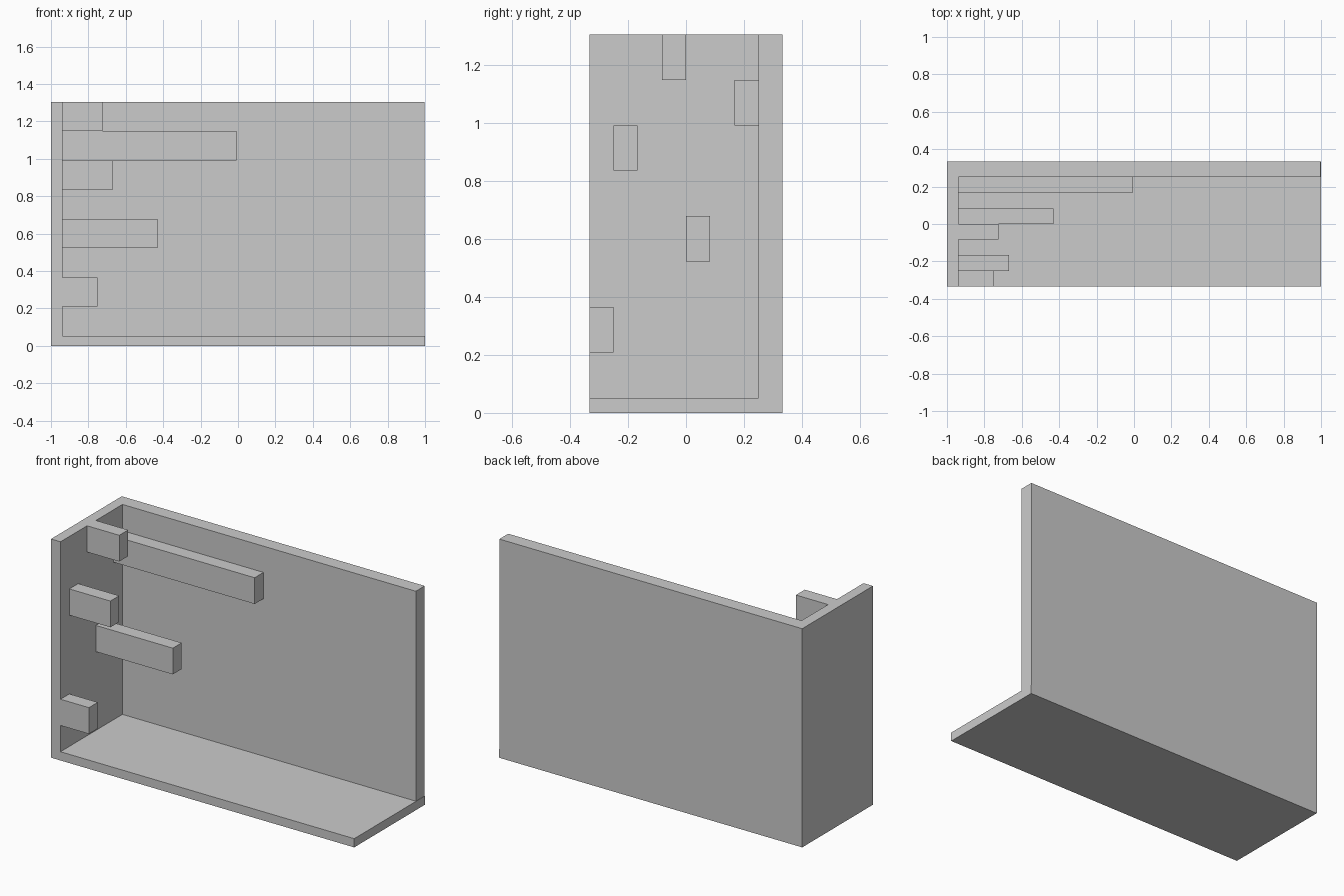
import bpy

if "Cube" in bpy.data.objects:
    bpy.data.objects.remove(bpy.data.objects["Cube"])

U = 1.304 / 25          # height step shared by floor and pegs
D = 2 / 24              # depth step shared by back wall and pegs
FRONT, BACK, TOP = -4 * D, 4 * D, 25 * U
INNER = -0.9375         # inner face of the side wall


def box(name, x0, x1, y0, y1, z0, z1):
    bpy.ops.mesh.primitive_cube_add(
        size=1, location=((x0 + x1) / 2, (y0 + y1) / 2, (z0 + z1) / 2))
    ob = bpy.context.object
    ob.name = ob.data.name = name
    ob.scale = (x1 - x0, y1 - y0, z1 - z0)
    bpy.ops.object.transform_apply(location=True, rotation=False, scale=True)
    return ob


def weld(target, part):
    mod = target.modifiers.new("weld", 'BOOLEAN')
    mod.operation, mod.solver, mod.object = 'UNION', 'EXACT', part
    bpy.context.view_layer.objects.active = target
    bpy.ops.object.modifier_apply(modifier=mod.name)
    bpy.data.objects.remove(part)


# Side wall, floor and back wall joined into one open corner
shell = box("corner_shell_with_pegs", -1, INNER, FRONT, BACK, 0, TOP)
weld(shell, box("floor", -1, 1, FRONT, BACK, 0, U))
weld(shell, box("back_wall", -1, 0.998, 3 * D, BACK, 0, TOP))

# Pegs growing from the side wall: (end x, depth step, height step)
pegs = [(-0.75, -4, 4), (-0.43, 0, 10), (-0.667, -3, 16),
        (-0.007, 2, 19), (-0.725, -1, 22)]
for end, j, k in pegs:
    weld(shell, box("peg", -1 + 0.02, end, j * D, (j + 1) * D, k * U, (k + 3) * U))
